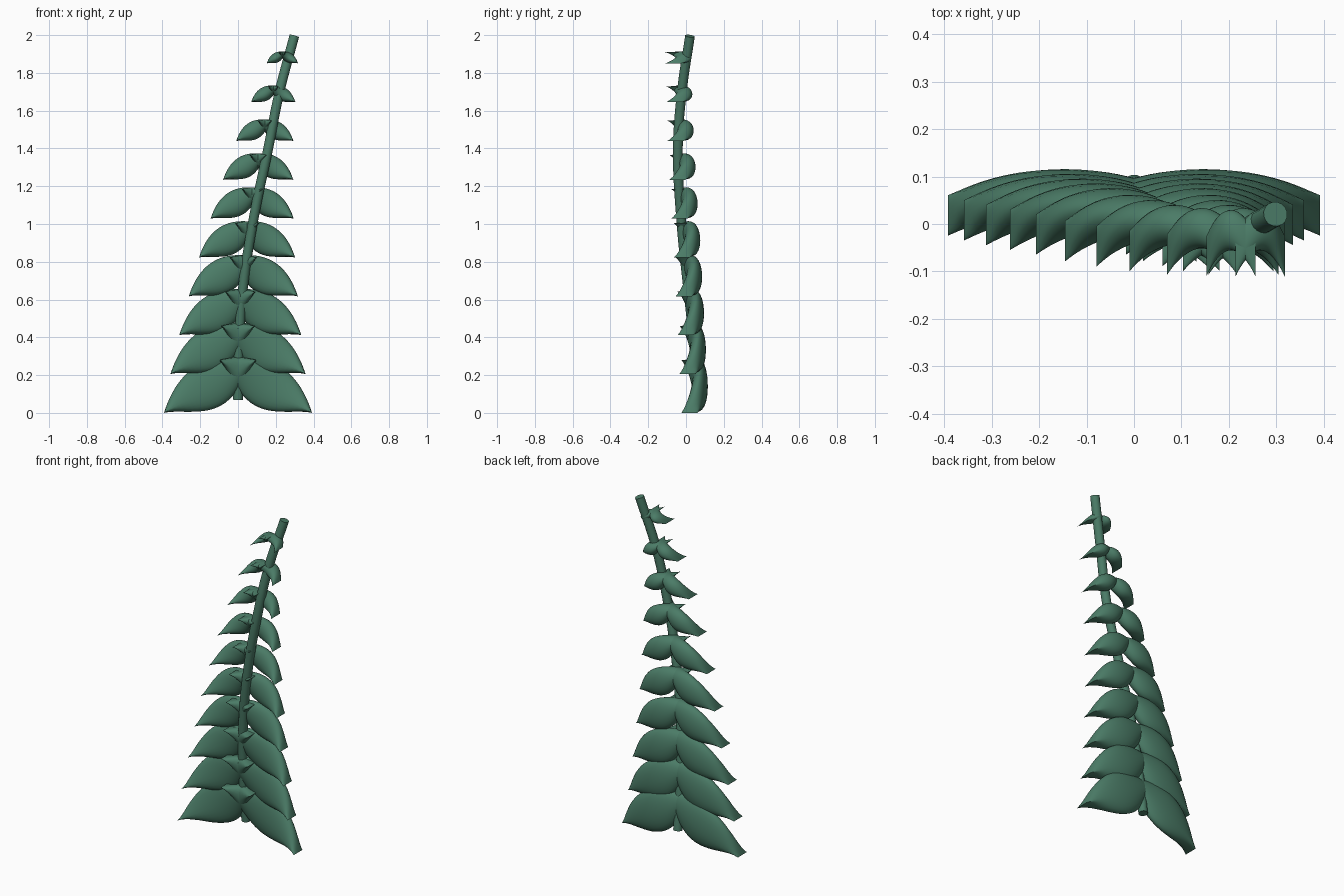
import bpy, bmesh, math

if "Cube" in bpy.data.objects:
    bpy.data.objects.remove(bpy.data.objects["Cube"])

green = bpy.data.materials.new("leaf_green")
green.diffuse_color = (0.07, 0.2, 0.135, 1)
green.use_nodes = True
green.node_tree.nodes["Principled BSDF"].inputs["Base Color"].default_value = green.diffuse_color


def finish(obj, angle):
    obj.data.materials.append(green)
    bpy.ops.object.select_all(action='DESELECT')
    obj.select_set(True)
    bpy.context.view_layer.objects.active = obj
    bpy.ops.object.shade_smooth_by_angle(angle=math.radians(angle))


# one leaf: a bowed pod swept from an upper base to a lower tip; its oval section
# keeps a constant depth while its height shrinks to nothing at both ends
def make_leaf(name, side, cx, cy, cz, s, nt=24, ns=24, depth=0.085, bow=0.055):
    bm = bmesh.new()
    rings = []
    for i in range(nt + 1):
        t = i / nt
        ax, az = -0.10 + 0.492 * t, 0.28 * (1 - t)
        up = 0.13 * 4 * t * (1 - t)
        low = 0.115 * max(0, math.sin(math.pi * t)) ** 1.3
        y = cy + bow * 4 * t * (1 - t)
        ring = []
        for j in range(ns):
            a = 2 * math.pi * j / ns
            w = math.sin(a) * (up if math.sin(a) > 0 else low)
            ring.append(bm.verts.new((cx + side * s * (ax + 0.5 * w),
                                      y + depth / 2 * math.cos(a),
                                      cz + s * (az + 0.87 * w))))
        rings.append(ring)
    for a, b in zip(rings, rings[1:]):
        for j in range(ns):
            k = (j + 1) % ns
            bm.faces.new((a[j], b[j], b[k], a[k]))
    bmesh.ops.remove_doubles(bm, verts=bm.verts, dist=1e-5)
    bmesh.ops.recalc_face_normals(bm, faces=bm.faces[:])
    me = bpy.data.meshes.new(name)
    bm.to_mesh(me)
    bm.free()
    obj = bpy.data.objects.new(name, me)
    bpy.context.collection.objects.link(obj)
    finish(obj, 60)


# ten pairs of leaves, shrinking and drifting along the leaning stem
centres = [0, 0, 0.012, 0.028, 0.048, 0.075, 0.107, 0.142, 0.187, 0.235]
depths = [0.018, 0.008, -0.002, -0.012, -0.022, -0.036, -0.047, -0.057, -0.064, -0.068]
for i, (cx, cy) in enumerate(zip(centres, depths)):
    s = 1 - 0.0877 * i
    for side, label in ((-1, "left"), (1, "right")):
        make_leaf(f"leaf_{label}_{i + 1}", side, cx, cy, 0.2056 * i, s)

# stem: round tube along a curved path
path = [(0, 0.078, 0.07), (0.005, 0.046, 0.35), (0.025, 0.012, 0.65), (0.083, -0.026, 1.03),
        (0.16, -0.043, 1.4), (0.22, -0.022, 1.7), (0.298, 0.021, 1.995)]
cu = bpy.data.curves.new("stem", 'CURVE')
cu.dimensions = '3D'
cu.bevel_depth = 0.026
cu.bevel_resolution = 6
cu.use_fill_caps = True
sp = cu.splines.new('BEZIER')
sp.bezier_points.add(len(path) - 1)
for p, co in zip(sp.bezier_points, path):
    p.co = co
    p.handle_left_type = p.handle_right_type = 'AUTO'
stem = bpy.data.objects.new("stem", cu)
bpy.context.collection.objects.link(stem)
bpy.ops.object.select_all(action='DESELECT')
stem.select_set(True)
bpy.context.view_layer.objects.active = stem
bpy.ops.object.convert(target='MESH')
finish(bpy.context.view_layer.objects.active, 40)
